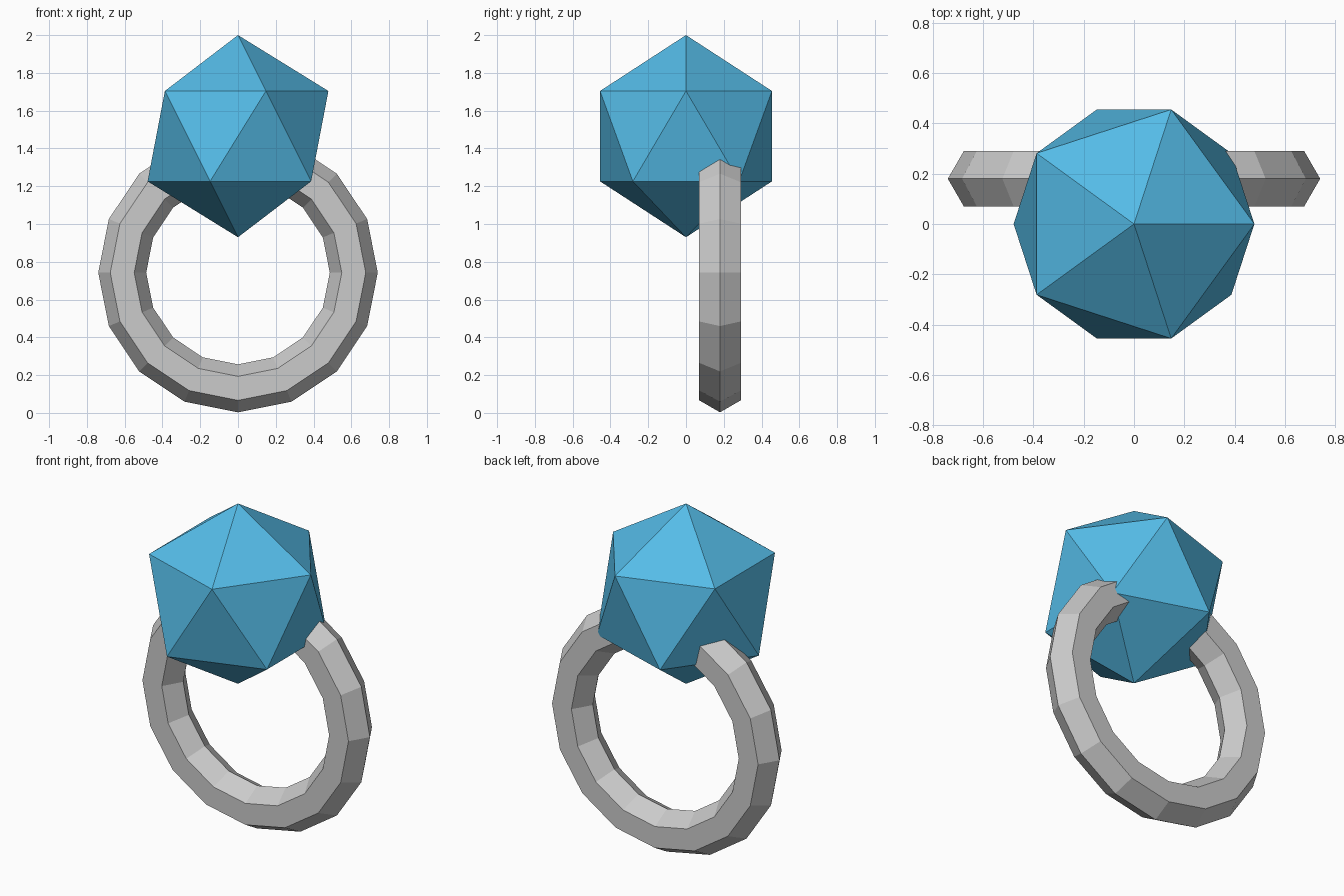
import bpy
from math import radians

if "Cube" in bpy.data.objects:
    bpy.data.objects.remove(bpy.data.objects["Cube"])

# Band: 16-sided ring with a hexagonal section, set behind the gem's centre
bpy.ops.mesh.primitive_torus_add(
    major_segments=16, minor_segments=6,
    major_radius=0.613, minor_radius=0.127,
    location=(0, 0.18, 0.743), rotation=(radians(90), 0, 0))
band = bpy.context.object
band.name = "ring_band"
bpy.ops.object.shade_flat()

# Gem: icosahedron sunk over the top of the band
bpy.ops.mesh.primitive_ico_sphere_add(
    subdivisions=1, radius=0.535, location=(0, 0, 1.465))
gem = bpy.context.object
gem.name = "gem"
bpy.ops.object.shade_flat()

blue = bpy.data.materials.new("gem_blue")
blue.diffuse_color = (0.09, 0.5, 0.8, 1)
blue.use_nodes = True
blue.node_tree.nodes["Principled BSDF"].inputs["Base Color"].default_value = blue.diffuse_color
gem.data.materials.append(blue)
